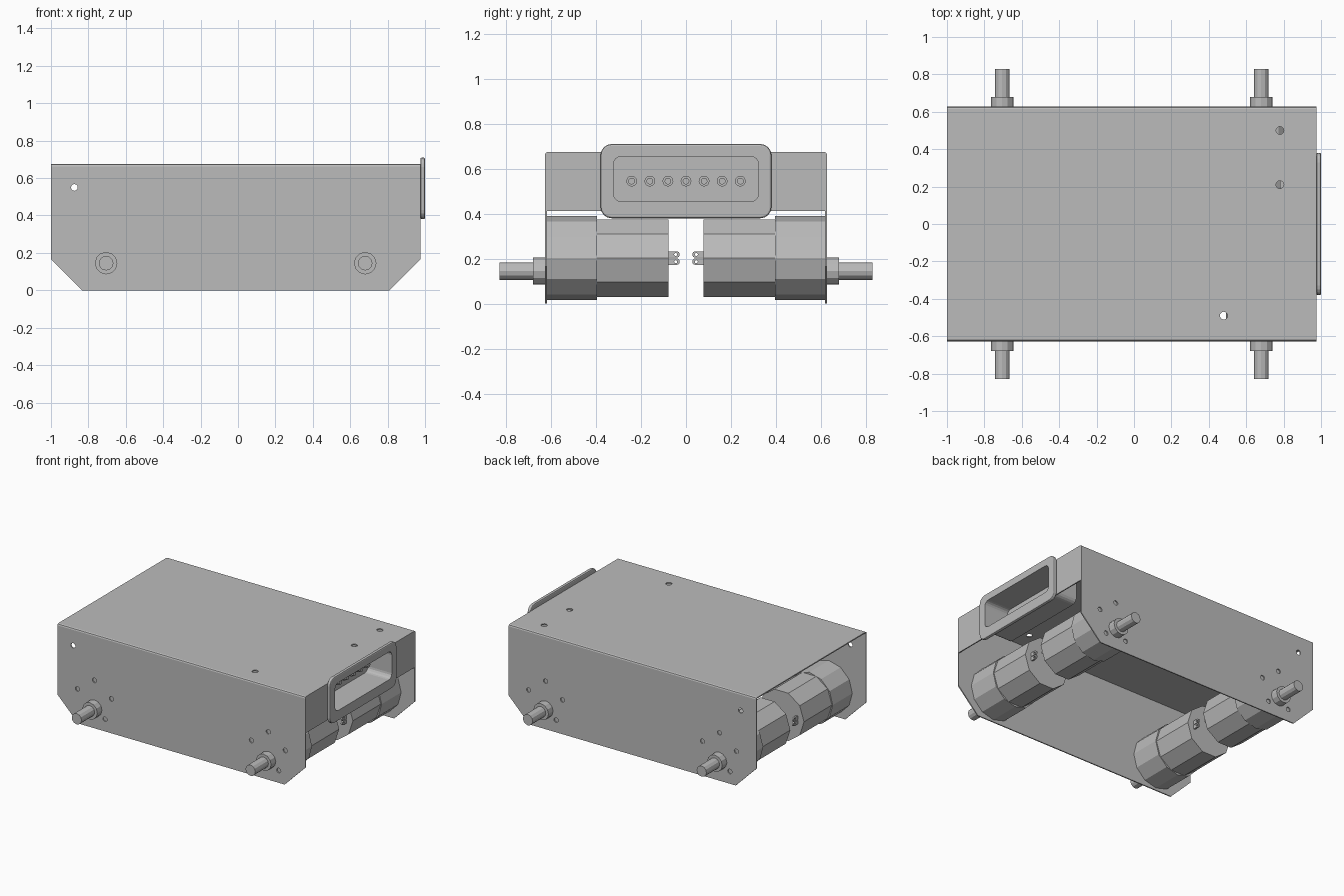
import bpy, bmesh, math
from mathutils import Vector

cube = bpy.data.objects.get("Cube")
if cube:
    bpy.data.objects.remove(cube, do_unlink=True)

metal = bpy.data.materials.new("plain_grey")
metal.use_nodes = True
GREY = (0.5, 0.5, 0.5, 1)
metal.diffuse_color = GREY
metal.node_tree.nodes["Principled BSDF"].inputs["Base Color"].default_value = GREY


def place(axis, u, v, w):
    """Map a 2D profile point plus depth w along an axis to 3D."""
    return Vector({'X': (w, u, v), 'Y': (u, w, v), 'Z': (u, v, w)}[axis])


def add_prism(bm, pts, axis, a, b):
    low = [bm.verts.new(place(axis, u, v, a)) for u, v in pts]
    high = [bm.verts.new(place(axis, u, v, b)) for u, v in pts]
    bm.faces.new(low)
    bm.faces.new(high)
    n = len(pts)
    for i in range(n):
        j = (i + 1) % n
        bm.faces.new((low[i], low[j], high[j], high[i]))


def ngon(u, v, r, sides, phase=0.0):
    return [(u + r * math.cos(phase + math.tau * i / sides),
             v + r * math.sin(phase + math.tau * i / sides)) for i in range(sides)]


def rounded(u0, u1, v0, v1, r, steps=4):
    pts = []
    corners = ((u1 - r, v1 - r), (u0 + r, v1 - r), (u0 + r, v0 + r), (u1 - r, v0 + r))
    for k, (u, v) in enumerate(corners):
        for s in range(steps + 1):
            t = math.pi / 2 * (k + s / steps)
            pts.append((u + r * math.cos(t), v + r * math.sin(t)))
    return pts


def build(name, *prisms):
    bm = bmesh.new()
    for p in prisms:
        add_prism(bm, *p)
    bmesh.ops.recalc_face_normals(bm, faces=bm.faces)
    me = bpy.data.meshes.new(name)
    bm.to_mesh(me)
    bm.free()
    me.materials.append(metal)
    ob = bpy.data.objects.new(name, me)
    bpy.context.collection.objects.link(ob)
    return ob


def cut(ob, *prisms):
    cutter = build("cutter", *prisms)
    cutter.hide_render = True
    mod = ob.modifiers.new("cut", 'BOOLEAN')
    mod.operation = 'DIFFERENCE'
    mod.solver = 'EXACT'
    mod.object = cutter
    bpy.context.view_layer.objects.active = ob
    bpy.ops.object.modifier_apply(modifier=mod.name)
    bpy.data.objects.remove(cutter, do_unlink=True)


X0, X1, W, H, T = -1.0, 0.975, 0.627, 0.675, 0.008
MOTOR_X = (-0.705, 0.68)
MOTOR_Z, SHAFT_Z = 0.203, 0.145

# Folded sheet channel: top and two side walls
R = 0.012
half = [(W - T, 0), (W, 0), (W, H - R), (W - R * 0.3, H - R * 0.3), (W - R, H)]
outer = half[1:] + [(-y, z) for y, z in reversed(half[1:])]
inner = [(-W + T, 0), (-W + T, H - T), (W - T, H - T), (W - T, 0)]
chassis = build("chassis", (outer + inner, 'X', X0, X1))

# Chamfered lower corners, mounting holes and top holes
C = 0.165
cuts = [([(X0 - .1, -.1), (X0 + C + .1, -.1), (X0 - .1, C + .1)], 'Y', -1, 1),
        ([(X1 + .1, -.1), (X1 - C - .1, -.1), (X1 + .1, C + .1)], 'Y', -1, 1),
        (ngon(-.875, .55, .018, 12), 'Y', -1, 1)]
for mx in MOTOR_X:
    for u, v in ngon(mx, MOTOR_Z, .142, 5, math.pi / 2):
        cuts.append((ngon(u, v, .017, 12), 'Y', -1, 1))
for hx, hy in ((.78, .5), (.78, .21), (.48, -.49)):
    cuts.append((ngon(hx, hy, .021, 12), 'Z', .6, .8))
cut(chassis, *cuts)

# End plate, connector flange and housing share one rounded opening
opening = rounded(-.323, .323, .455, .655, .035)
FLOOR = 0.81
end_plate = build("end_plate", (rounded(-W + T, W - T, .412, H - T, .001, 1), 'X', X1 - T, X1))
flange = build("connector_flange", (rounded(-.38, .38, .38, .71, .05), 'X', X1, 1.0))
bevel = flange.modifiers.new("soft_edge", 'BEVEL')
bevel.width = 0.008
bevel.segments = 2
bevel.limit_method = 'ANGLE'
bevel.angle_limit = math.radians(60)
bpy.context.view_layer.objects.active = flange
bpy.ops.object.modifier_apply(modifier=bevel.name)
housing = build("connector_housing", (rounded(-.345, .345, .435, .664, .04), 'X', FLOOR - .03, X1 - T))
for part in (end_plate, flange, housing):
    cut(part, (opening, 'X', FLOOR, 1.1))

# Row of seven contact pins
for i in range(7):
    y = (i - 3) * .0805
    build("connector_pin", (ngon(y, .545, .024, 12), 'X', FLOOR - .01, FLOOR + .045),
          (ngon(y, .545, .015, 12), 'X', FLOOR + .045, FLOOR + .065))

# Four gear motors with hubs, shafts and solder terminals
for mx in MOTOR_X:
    for s in (-1, 1):
        build("gearbox", (ngon(mx, MOTOR_Z, .187, 12, math.pi / 2), 'Y', s * .396, s * (W - T)))
        build("motor_can", (ngon(mx, MOTOR_Z, .181, 10), 'Y', s * .078, s * .396))
        build("shaft_hub", (ngon(mx, SHAFT_Z, .06, 12), 'Y', s * (W - T), s * .68))
        build("drive_shaft", (ngon(mx, SHAFT_Z, .039, 12), 'Y', s * .68, s * .83))
        for side in (-1, 1):
            tx = mx + side * .125
            for z in (.187, .219):
                tab = build("terminal", (rounded(s * .058 - .03, s * .058 + .03, z - .014, z + .014, .013),
                                         'X', tx - .006, tx + .006))
                cut(tab, (ngon(s * .046, z, .007, 8), 'X', tx - .05, tx + .05))
